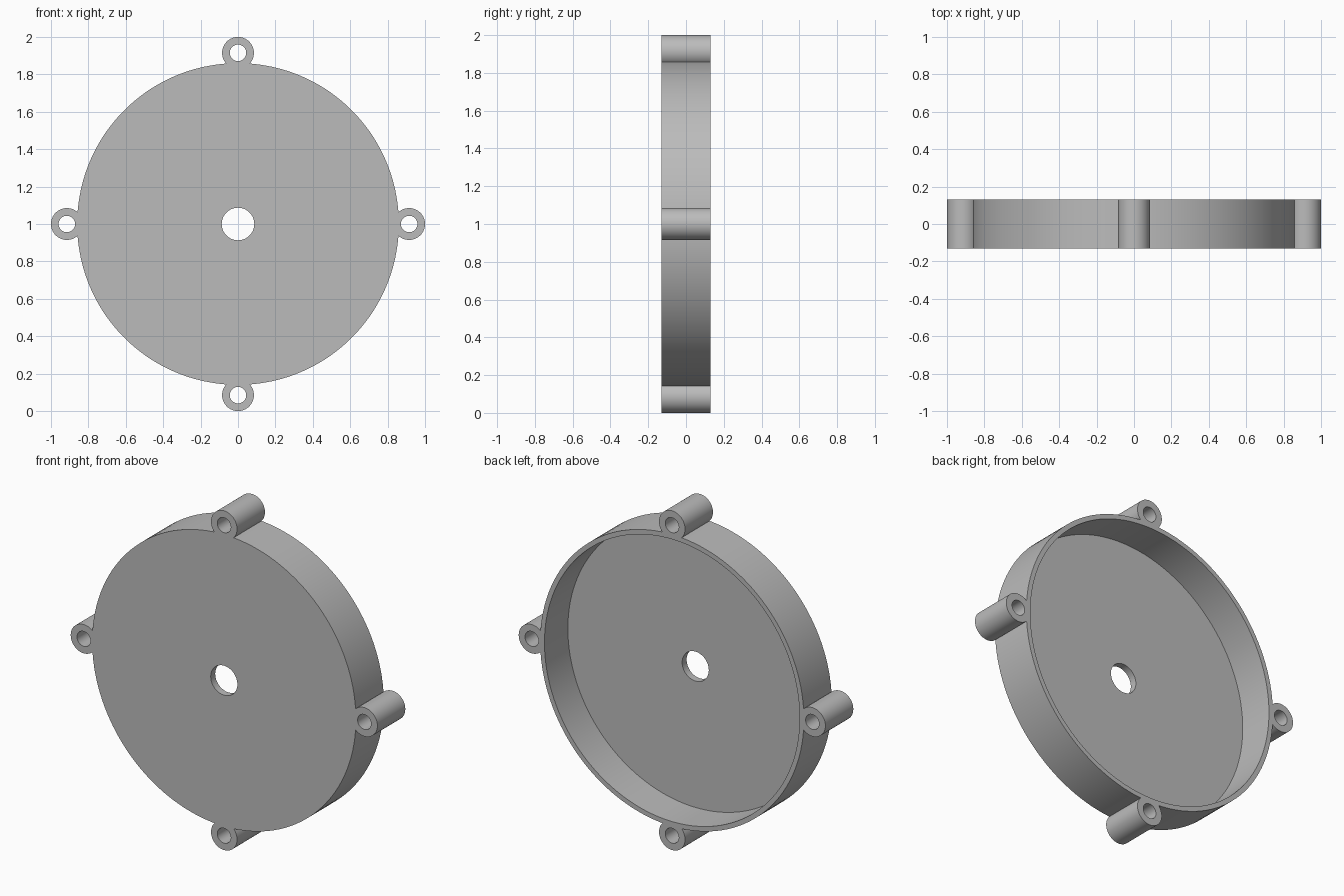
import bpy
import math

cube = bpy.data.objects.get("Cube")
if cube:
    bpy.data.objects.remove(cube, do_unlink=True)

DISC_R, LUG_R = 0.86, 0.085
LUG_POS = 1 - LUG_R
HALF = 0.13            # half of the depth along y
FLOOR, WALL = 0.042, 0.028

grey = bpy.data.materials.new("plain grey")
grey.use_nodes = True
grey.diffuse_color = (0.5, 0.5, 0.5, 1)
grey.node_tree.nodes["Principled BSDF"].inputs["Base Color"].default_value = (0.5, 0.5, 0.5, 1)


def cylinder(name, radius, y0, y1, x=0, z=1, sides=48):
    """Cylinder lying along y."""
    bpy.ops.mesh.primitive_cylinder_add(
        vertices=sides, radius=radius, depth=y1 - y0,
        location=(x, (y0 + y1) / 2, z), rotation=(math.pi / 2, 0, 0))
    obj = bpy.context.object
    obj.name = name
    obj.data.materials.append(grey)
    return obj


def combine(body, tool, operation):
    """Apply a boolean and drop the helper."""
    mod = body.modifiers.new(operation.lower(), "BOOLEAN")
    mod.operation = operation
    mod.solver = "EXACT"
    mod.object = tool
    tool.hide_render = True
    bpy.context.view_layer.objects.active = body
    bpy.ops.object.modifier_apply(modifier=mod.name)
    bpy.data.objects.remove(tool, do_unlink=True)


# Round cover with four mounting lugs
cover = cylinder("round_cover", DISC_R, -HALF, HALF, sides=144)
spots = [(LUG_POS, 1), (-LUG_POS, 1), (0, 1 + LUG_POS), (0, 1 - LUG_POS)]
for x, z in spots:
    combine(cover, cylinder("lug", LUG_R, -HALF, HALF, x, z), "UNION")

# Pocket open to the back, leaving a thin rim and floor
combine(cover, cylinder("pocket", DISC_R - WALL, FLOOR - HALF, HALF * 2, sides=144), "DIFFERENCE")

# Centre hole and screw holes
combine(cover, cylinder("centre_hole", 0.087, -HALF * 2, HALF * 2), "DIFFERENCE")
for x, z in spots:
    combine(cover, cylinder("screw_hole", 0.044, -HALF * 2, HALF * 2, x, z), "DIFFERENCE")

# Smooth walls with crisp edges
bpy.ops.object.select_all(action="DESELECT")
cover.select_set(True)
bpy.context.view_layer.objects.active = cover
bpy.ops.object.transform_apply(location=True, rotation=True, scale=True)
bpy.ops.object.shade_smooth_by_angle(angle=math.radians(30))
